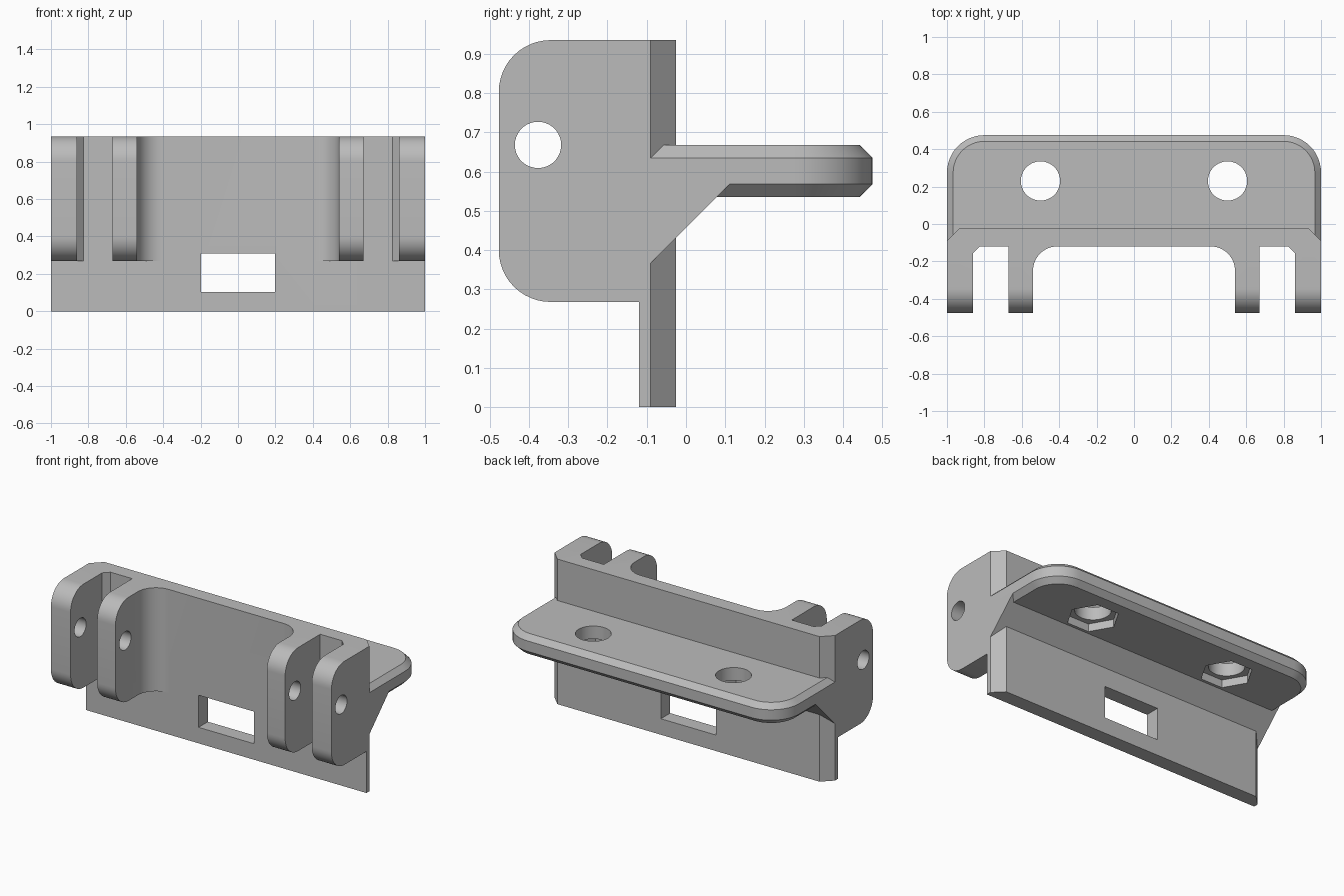
import bpy
import bmesh
from math import sin, cos, radians

if "Cube" in bpy.data.objects:
    bpy.data.objects.remove(bpy.data.objects["Cube"])

grey = bpy.data.materials.new("plain grey")
grey.use_nodes = True
COLOUR = (0.5, 0.5, 0.5, 1)
grey.diffuse_color = COLOUR
grey.node_tree.nodes["Principled BSDF"].inputs["Base Color"].default_value = COLOUR


def arc(cx, cy, r, start, end, steps=12):
    angles = [radians(start + (end - start) * i / steps) for i in range(steps + 1)]
    return [(cx + r * cos(a), cy + r * sin(a)) for a in angles]


def mirrored(half):
    return half + [(-x, y) for x, y in reversed(half)]


def loft(name, rings):
    """Closed solid through rings of 3D points."""
    bm = bmesh.new()
    loops = [[bm.verts.new(p) for p in ring] for ring in rings]
    bm.faces.new(loops[0])
    bm.faces.new(loops[-1])
    for low, high in zip(loops, loops[1:]):
        for i in range(len(low)):
            bm.faces.new((low[i - 1], low[i], high[i], high[i - 1]))
    bmesh.ops.recalc_face_normals(bm, faces=bm.faces)
    mesh = bpy.data.meshes.new(name)
    bm.to_mesh(mesh)
    bm.free()
    mesh.materials.append(grey)
    ob = bpy.data.objects.new(name, mesh)
    bpy.context.collection.objects.link(ob)
    return ob


def prism(name, pts, axis, a, b):
    place = {"x": lambda u, v, t: (t, u, v),
             "y": lambda u, v, t: (u, t, v),
             "z": lambda u, v, t: (u, v, t)}[axis]
    return loft(name, [[place(u, v, t) for u, v in pts] for t in (a, b)])


def combine(target, other, operation):
    mod = target.modifiers.new(other.name, "BOOLEAN")
    mod.object = other
    mod.operation = operation
    mod.solver = "EXACT"
    bpy.context.view_layer.objects.active = target
    bpy.ops.object.modifier_apply(modifier=mod.name)
    bpy.data.objects.remove(other)


# Upright plate with four ears: plan outline trimmed by the side outline
plan = arc(0.41, -0.25, 0.13, 90, 0) + [
    (0.54, -0.6), (0.67, -0.6), (0.67, -0.12), (0.825, -0.12), (0.86, -0.155),
    (0.86, -0.6), (1, -0.6), (1, -0.09), (0.935, -0.025)]
bracket = prism("mounting_bracket", mirrored(plan), "z", -0.1, 1.1)
side = ([(0.3, 0), (-0.12, 0), (-0.12, 0.268)]
        + arc(-0.345, 0.4, 0.132, 270, 180)
        + arc(-0.345, 0.803, 0.132, 180, 90) + [(0.3, 0.935)])
combine(bracket, prism("side_trim", side, "x", -1.1, 1.1), "INTERSECT")


# Shelf with rounded corners and bevelled rims
def shelf_ring(inset, z):
    half = [(1 - inset, -0.09)] + arc(0.8, 0.275, 0.2 - inset, 0, 90)
    return [(x, y, z) for x, y in mirrored(half)]


BEVEL = 0.033
shelf = loft("shelf", [shelf_ring(BEVEL, 0.535), shelf_ring(0, 0.568),
                       shelf_ring(0, 0.635), shelf_ring(BEVEL, 0.668)])
combine(bracket, shelf, "UNION")

# Sloped support under the shelf
slope = [(-0.09, 0.367), (0.111, 0.568), (-0.09, 0.568)]
combine(bracket, prism("sloped_support", slope, "x", -1, 1), "UNION")

# Bolt holes with hexagonal nut pockets underneath
for x in (-0.5, 0.5):
    combine(bracket, prism("bolt_hole", arc(x, 0.23, 0.105, 0, 350, 35), "z", 0.4, 0.8), "DIFFERENCE")
    combine(bracket, prism("nut_pocket", arc(x, 0.23, 0.155, 0, 300, 5), "z", 0.4, 0.585), "DIFFERENCE")

# Hinge pin hole through the ears
combine(bracket, prism("pin_hole", arc(-0.377, 0.668, 0.059, 0, 350, 35), "x", -1.2, 1.2), "DIFFERENCE")

# Rectangular window in the plate
window = [(-0.197, 0.103), (0.197, 0.103), (0.197, 0.31), (-0.197, 0.31)]
combine(bracket, prism("window", window, "y", -0.3, 0.2), "DIFFERENCE")

bpy.ops.object.select_all(action="DESELECT")
bracket.select_set(True)
bpy.context.view_layer.objects.active = bracket
bpy.ops.object.shade_smooth_by_angle(angle=radians(25))
